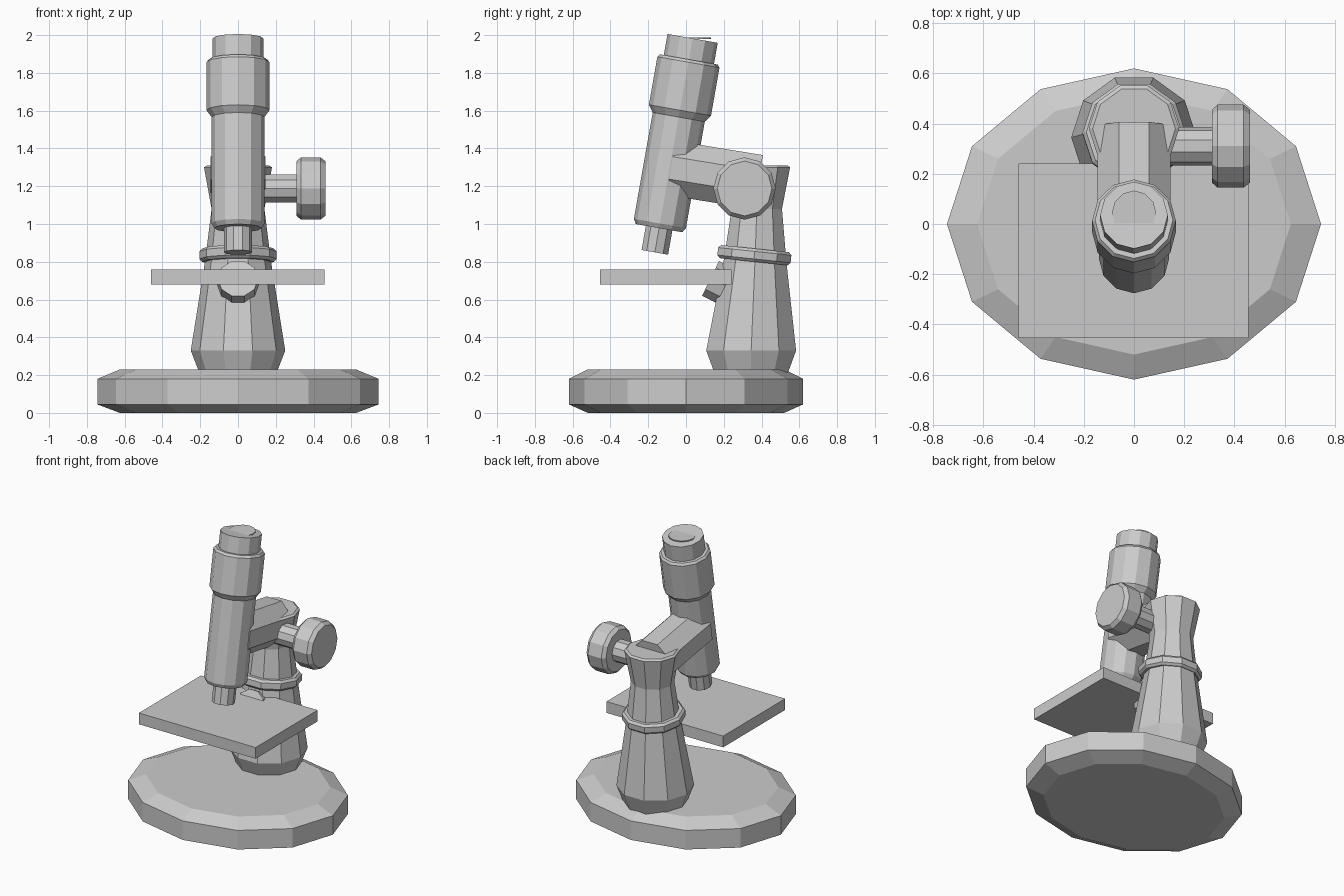
import bpy, bmesh, math
from mathutils import Matrix, Vector

cube = bpy.data.objects.get("Cube")
if cube:
    bpy.data.objects.remove(cube)

grey = bpy.data.materials.new("plain_grey")
grey.use_nodes = True
COLOUR = (0.6, 0.6, 0.6, 1)
grey.diffuse_color = COLOUR
grey.node_tree.nodes["Principled BSDF"].inputs["Base Color"].default_value = COLOUR


def finish(name, bm, matrix):
    bmesh.ops.recalc_face_normals(bm, faces=bm.faces)
    mesh = bpy.data.meshes.new(name)
    bm.to_mesh(mesh)
    bm.free()
    mesh.materials.append(grey)
    obj = bpy.data.objects.new(name, mesh)
    obj.matrix_world = matrix
    bpy.context.collection.objects.link(obj)
    return obj


def turned(name, rings, origin, axis=(0, 0, 1), sides=10, phase=0.0, squash=1.0):
    """Faceted turned part; each ring is (radius, height, optional y shift)."""
    bm = bmesh.new()
    loops = []
    for radius, height, *shift in rings:
        dy = shift[0] if shift else 0
        loop = []
        for i in range(sides):
            a = math.tau * (i + phase) / sides
            loop.append(bm.verts.new((radius * math.cos(a),
                                      radius * squash * math.sin(a) + dy, height)))
        loops.append(loop)
    for low, high in zip(loops, loops[1:]):
        for i in range(sides):
            j = (i + 1) % sides
            bm.faces.new((low[i], low[j], high[j], high[i]))
    bm.faces.new(loops[0])
    bm.faces.new(loops[-1])
    # Local frame keeps x level, so facets line up with the model
    z = Vector(axis).normalized()
    x = Vector((1, 0, 0)) if abs(z.x) < 0.5 else Vector((0, 1, 0))
    y = z.cross(x)
    rot = Matrix((x, y, z)).transposed().to_4x4()
    return finish(name, bm, Matrix.Translation(origin) @ rot)


def box(name, low, high):
    bm = bmesh.new()
    bmesh.ops.create_cube(bm, size=1)
    low, high = Vector(low), Vector(high)
    bmesh.ops.scale(bm, vec=high - low, verts=bm.verts)
    return finish(name, bm, Matrix.Translation((low + high) / 2))


# Oval foot with bevelled rims
turned("base", [(0.625, 0), (0.745, 0.045), (0.745, 0.18), (0.625, 0.23)],
       (0, 0, 0), sides=12, squash=0.832)

# Column, leaning back slightly as it rises
turned("column", [(0.2, 0.2), (0.25, 0.33), (0.175, 0.8, 0.02), (0.14, 1.08, 0.03),
                  (0.18, 1.3, 0.035), (0.165, 1.31, 0.035)], (0, 0.345, 0))
turned("column_collar", [(0.19, -0.035), (0.205, -0.02), (0.205, 0.02), (0.19, 0.035)],
       (0, 0.362, 0.835), (0, 0.105, 1))

# Tilted viewing tube with objective and eyepiece
tilt = Vector((0, 0.174, 0.985))
foot = Vector((0, -0.165, 0.85))
turned("objective", [(0.075, 0), (0.075, 0.2)], foot, tilt)
turned("tube", [(0.125, 0.13), (0.14, 0.155), (0.14, 0.727), (0.167, 0.764),
                (0.167, 1.022), (0.155, 1.037)], foot, tilt, sides=12)
turned("eyepiece", [(0.135, 0.95), (0.135, 1.15)], foot, tilt, sides=12)
turned("eyepiece_lens", [(0.088, 1.98), (0.088, 1.988)], (0, 0.045, 0), sides=12)

# Arm joining the tube to the column
turned("arm", [(0.157, 0), (0.157, 0.47)], (0, -0.08, 1.297),
       (0, 0.985, -0.16), sides=8, phase=0.5)

# Focus knob on its shaft
turned("knob_shaft", [(0.077, 0), (0.077, 0.33)], (0, 0.31, 1.188), (1, 0, 0))
turned("focus_knob", [(0.145, 0.31), (0.165, 0.333), (0.165, 0.437), (0.145, 0.462)],
       (0, 0.31, 1.188), (1, 0, 0), sides=12)

# Stage and the boss that holds it
box("stage", (-0.46, -0.455, 0.68), (0.457, 0.24, 0.76))
turned("stage_boss", [(0.108, 0), (0.108, 0.25)], (0, 0.13, 0.712), (0, 0.9, -0.44))
